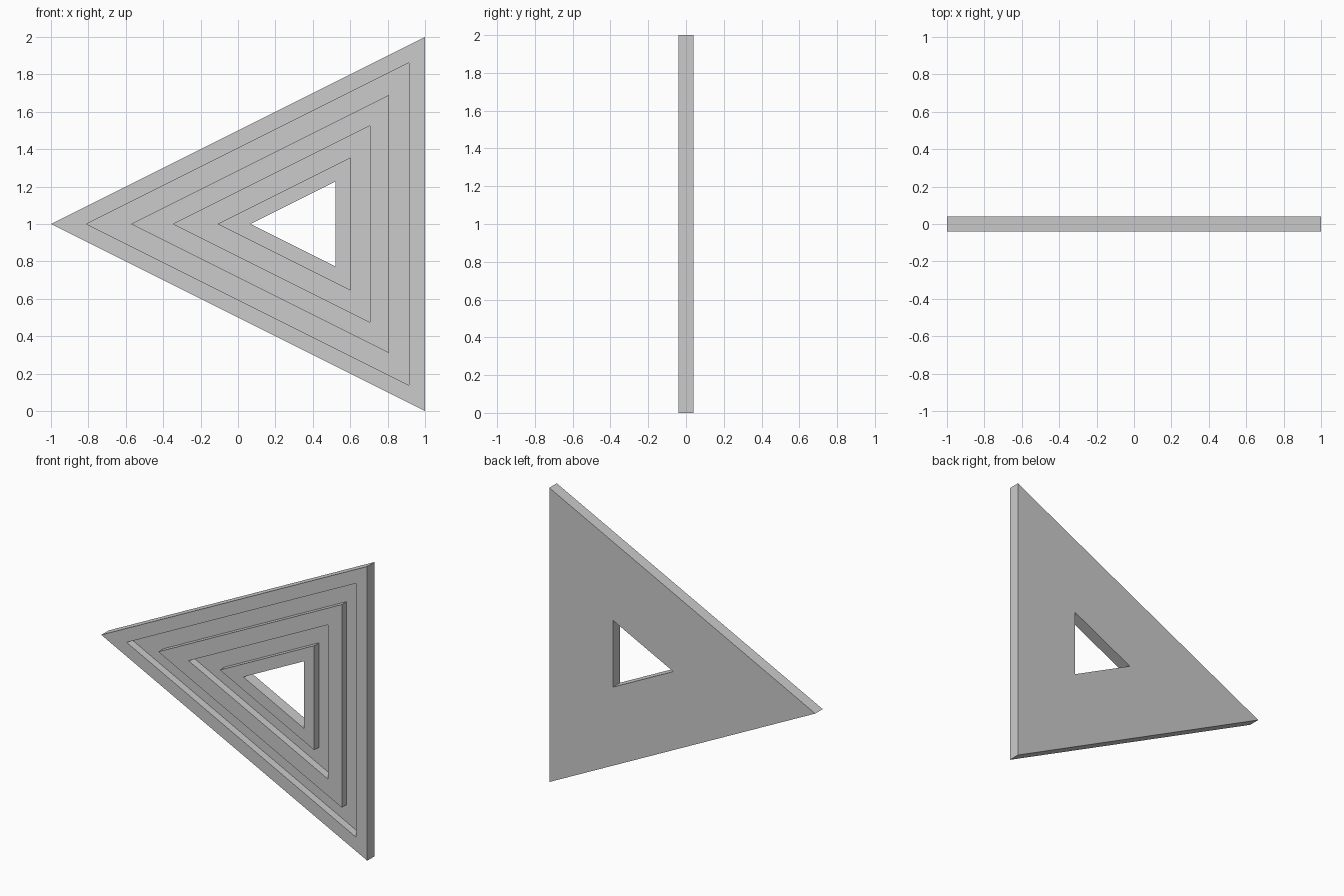
import bpy, bmesh

if "Cube" in bpy.data.objects:
    bpy.data.objects.remove(bpy.data.objects["Cube"])

FRONT, FLOOR, BACK = -0.04, 0.013, 0.04
CX, CZ = 0.382, 1.0                      # incentre: all triangles scale about it
CORNERS = [(-1, 1), (1, 0), (1, 2)]

# Stepped section from the outer rim inwards: (triangle scale, y)
section = [(1, BACK), (1, FRONT),
           (0.8625, FRONT), (0.8625, FLOOR),     # outer groove
           (0.69, FLOOR), (0.69, FRONT),
           (0.525, FRONT), (0.525, FLOOR),       # inner groove
           (0.355, FLOOR), (0.355, FRONT),
           (0.2275, FRONT), (0.2275, BACK)]      # centre opening

# Sweep the section around the triangle
bm = bmesh.new()
rings = [[bm.verts.new((CX + (x - CX) * s, y, CZ + (z - CZ) * s)) for x, z in CORNERS]
         for s, y in section]
for i, a in enumerate(rings):
    b = rings[(i + 1) % len(rings)]
    for j in range(3):
        k = (j + 1) % 3
        bm.faces.new((a[j], a[k], b[k], b[j]))
bmesh.ops.recalc_face_normals(bm, faces=bm.faces[:])

mesh = bpy.data.meshes.new("grooved_triangle_plate")
bm.to_mesh(mesh)
bm.free()
plate = bpy.data.objects.new("grooved_triangle_plate", mesh)
bpy.context.collection.objects.link(plate)
